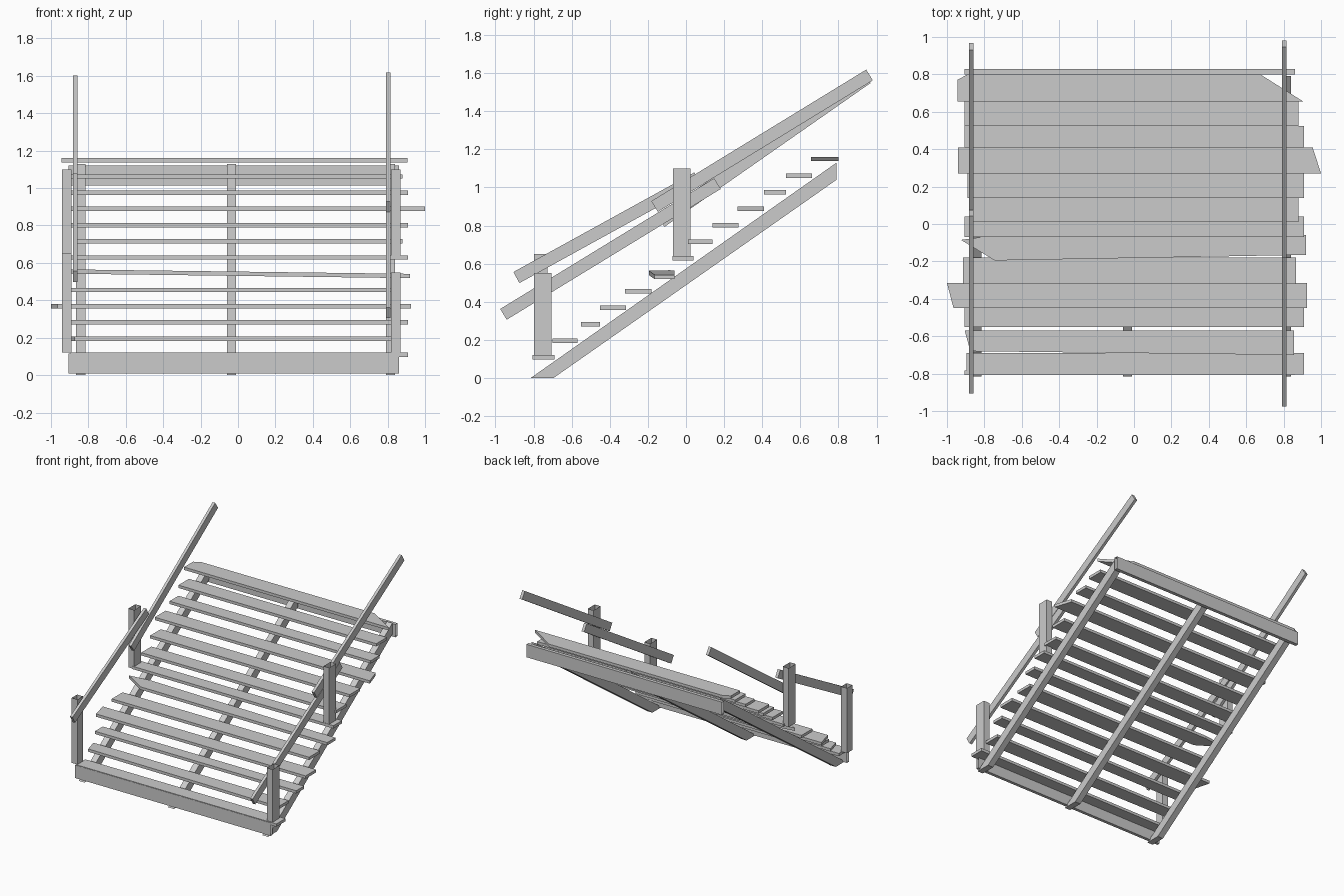
import bpy
import bmesh
from mathutils import Vector

if "Cube" in bpy.data.objects:
    bpy.data.objects.remove(bpy.data.objects["Cube"], do_unlink=True)

grey = bpy.data.materials.new("weathered_grey")
grey.use_nodes = True
colour = (0.6, 0.6, 0.6, 1)
grey.diffuse_color = colour
grey.node_tree.nodes["Principled BSDF"].inputs["Base Color"].default_value = colour


def prism(name, outline, offset, capped=True):
    """Sweep an outline along an offset, with or without end caps."""
    bm = bmesh.new()
    near = [bm.verts.new(p) for p in outline]
    far = [bm.verts.new(Vector(p) + Vector(offset)) for p in outline]
    count = len(near)
    for i in range(count):
        j = (i + 1) % count
        bm.faces.new((near[i], near[j], far[j], far[i]))
    if capped:
        bm.faces.new(near[::-1])
        bm.faces.new(far)
    bmesh.ops.recalc_face_normals(bm, faces=bm.faces)
    mesh = bpy.data.meshes.new(name)
    bm.to_mesh(mesh)
    bm.free()
    mesh.materials.append(grey)
    obj = bpy.data.objects.new(name, mesh)
    bpy.context.collection.objects.link(obj)
    return obj


def side_profile(name, x, width, points, capped=True):
    """Sweep a (y, z) profile along x."""
    return prism(name, [(x, y, z) for y, z in points], (width, 0, 0), capped)


# Sloping stringers under the treads
slope = [(-0.815, 0), (-0.695, 0), (0.79, 1.04), (0.79, 1.13)]
for name, x in (("left", 0.79), ("middle", -0.06), ("right", -0.865)):
    side_profile(name + "_stringer", x, 0.05, slope)


# Hollow end boards closing the foot and the head of the flight
def end_board(name, y, z, depth):
    outline = [(y, z), (y + depth, z), (y + depth, z + 0.105), (y, z + 0.105)]
    side_profile(name, -0.905, 1.765, outline, capped=False)


end_board("front_board", -0.807, 0.01, 0.025)
end_board("back_board", 0.8, 1.015, 0.028)

# Treads from bottom to top: front y, back y, right end x, left end x
treads = [
    (-0.805, -0.69, -0.895, 0.91),
    (-0.7, -0.57, -0.875, 0.855),
    (-0.55, -0.45, -0.905, 0.91),
    (-0.45, -0.315, -0.965, 0.925),
    (-0.32, -0.18, -0.915, 0.865),
    (-0.195, -0.06, -0.745, 0.92),
    (-0.07, 0.04, -0.905, 0.91),
    (0.01, 0.14, -0.88, 0.88),
    (0.14, 0.275, -0.89, 0.91),
    (0.27, 0.41, -0.94, 1.0),
    (0.41, 0.525, -0.905, 0.91),
    (0.525, 0.66, -0.905, 0.88),
    (0.655, 0.8, -0.945, 0.905),
]
# Broken or skewed back corners: shift at the right end, shift at the left end
skewed = {1: (-0.03, 0), 3: (-0.035, 0), 9: (0, -0.045), 12: (0.055, -0.23)}
thickness = 0.023
for i, (front, back, x0, x1) in enumerate(treads):
    top = 0.12 + i * 0.0867
    a, b = skewed.get(i, (0, 0))
    outline = [(x0, front), (x1, front), (x1 + b, back), (x0 + a, back)]
    if i == 12:
        outline.append((x0, back - 0.03))
    if i == 1:
        outline[0] = (x0, front + 0.02)
    if i == 5:
        # Loose tread, splintered at one end and sagging at the other
        outline = [(x0, front), (x1, front + 0.03), (x1, back),
                   (x0, back), (-0.925, back - 0.025)]
    lift = -0.013 if i == 5 else 0
    prism("tread_%d" % (i + 1),
          [(x, y, top - thickness + lift * x) for x, y in outline],
          (0, 0, thickness))


# Hollow handrail posts standing on the treads
def post(name, x, y, depth, bottom, top):
    outline = [(x, y), (x + 0.052, y), (x + 0.052, y + depth), (x, y + depth)]
    prism(name, [(px, py, bottom) for px, py in outline],
          (0, 0, top - bottom), capped=False)


post("front_left_post", 0.818, -0.797, 0.09, 0.12, 0.55)
post("front_right_post", -0.942, -0.797, 0.07, 0.12, 0.65)
post("rear_left_post", 0.818, -0.067, 0.09, 0.62, 1.1)
post("rear_right_post", -0.942, -0.067, 0.09, 0.62, 1.1)


# Handrails, each a straight plank on edge between two (y, z) points
def rail(name, x, start, end):
    start, end = Vector(start), Vector(end)
    along = (end - start).normalized()
    up = Vector((-along.y, along.x)) * 0.033
    side_profile(name, x, 0.023, [start - up, end - up, end + up, start + up])


rail("lower_left_rail", 0.792, (-0.958, 0.334), (0.165, 1.02))
rail("upper_left_rail", 0.792, (-0.165, 0.9), (0.963, 1.59))
rail("lower_right_rail", -0.881, (-0.89, 0.527), (0.06, 1.05))
rail("upper_right_rail", -0.881, (-0.132, 0.82), (0.95, 1.575))
